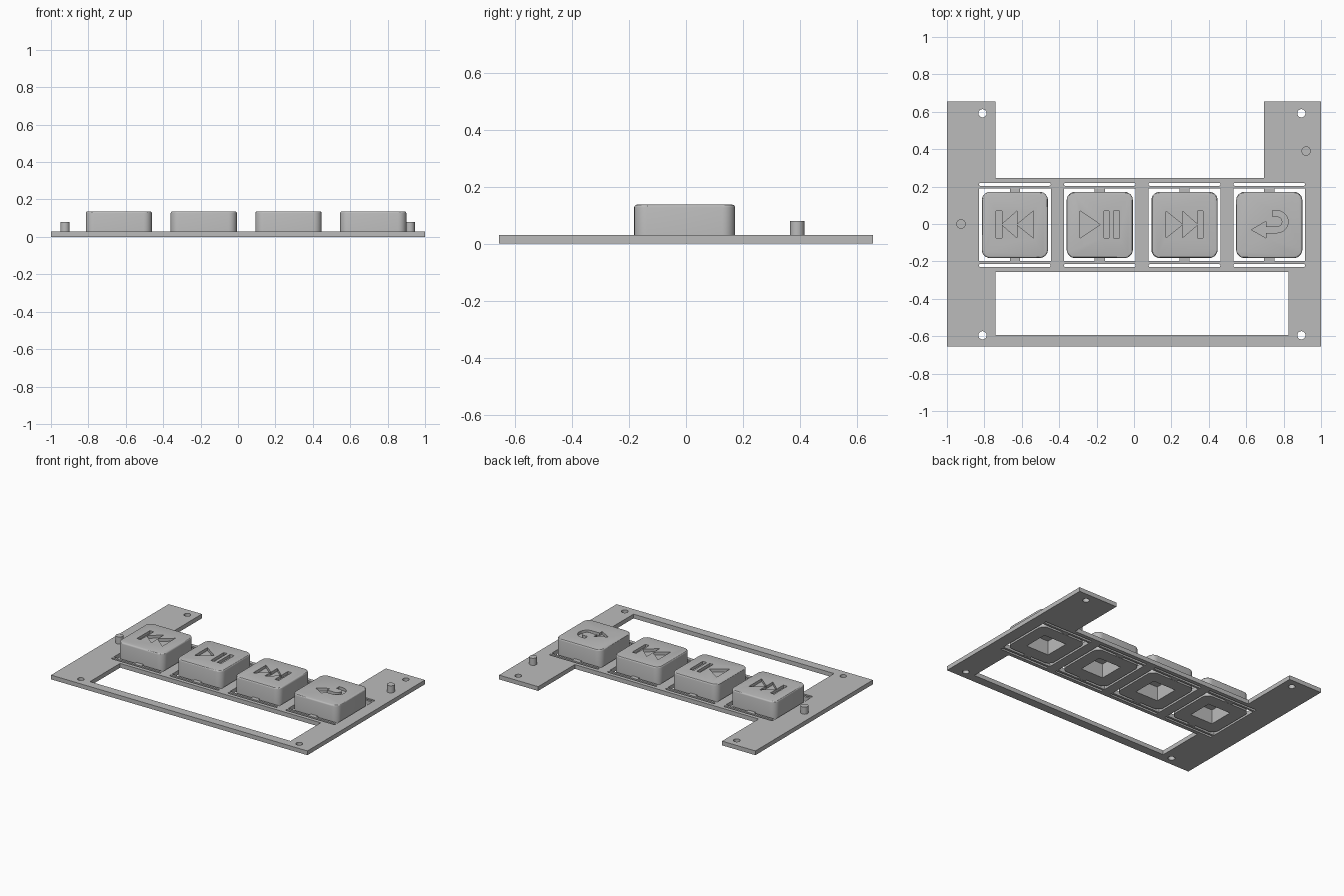
import bpy, bmesh, math

cube = bpy.data.objects.get("Cube")
if cube:
    bpy.data.objects.remove(cube)

grey = bpy.data.materials.new("plain grey")
grey.use_nodes = True
grey.diffuse_color = (0.5, 0.5, 0.5, 1)
grey.node_tree.nodes["Principled BSDF"].inputs["Base Color"].default_value = grey.diffuse_color

PLATE = 0.03      # plate thickness
TOP = 0.137       # key top
MID = -0.005      # y of the key row
KEYS = [-0.637, -0.183, 0.27, 0.723]


def rect(x0, x1, y0, y1):
    return [(x0, y0), (x1, y0), (x1, y1), (x0, y1)]


def arc(cx, cy, r, a0, a1, n):
    angles = [math.radians(a0 + (a1 - a0) * i / n) for i in range(n + 1)]
    return [(cx + r * math.cos(a), cy + r * math.sin(a)) for a in angles]


def circle(cx, cy, r):
    return arc(cx, cy, r, 0, 345, 23)


def rounded(cx, cy, hx, hy, r, n=6):
    pts = []
    for k, (sx, sy) in enumerate([(1, 1), (-1, 1), (-1, -1), (1, -1)]):
        pts += arc(cx + sx * (hx - r), cy + sy * (hy - r), r, 90 * k, 90 * k + 90, n)
    return pts


def prisms(name, outlines, z0, z1):
    """One object made of upright prisms, one for each outline."""
    bm = bmesh.new()
    for pts in outlines:
        low = bm.faces.new([bm.verts.new((x, y, z0)) for x, y in pts])
        up = bmesh.ops.extrude_face_region(bm, geom=[low])["geom"]
        bmesh.ops.translate(bm, vec=(0, 0, z1 - z0),
                            verts=[v for v in up if isinstance(v, bmesh.types.BMVert)])
    bmesh.ops.recalc_face_normals(bm, faces=bm.faces)
    mesh = bpy.data.meshes.new(name)
    bm.to_mesh(mesh)
    bm.free()
    mesh.materials.append(grey)
    ob = bpy.data.objects.new(name, mesh)
    bpy.context.collection.objects.link(ob)
    return ob


def bake(ob):
    """Keep the modified mesh and drop the modifiers."""
    graph = bpy.context.evaluated_depsgraph_get()
    mesh = bpy.data.meshes.new_from_object(ob.evaluated_get(graph))
    ob.modifiers.clear()
    ob.data = mesh


def cut(ob, outlines, z0, z1):
    for pts in outlines:
        cutter = prisms("cutter", [pts], z0, z1)
        mod = ob.modifiers.new("cut", "BOOLEAN")
        mod.operation, mod.solver, mod.object = "DIFFERENCE", "EXACT", cutter
        bake(ob)
        bpy.data.objects.remove(cutter)


def smooth(ob):
    bpy.ops.object.select_all(action="DESELECT")
    ob.select_set(True)
    bpy.context.view_layer.objects.active = ob
    bpy.ops.object.shade_smooth_by_angle(angle=math.radians(30))


# Base plate with open back, front window, screw holes and key openings
plate = prisms("base_plate", [[
    (-1, -0.655), (1, -0.655), (1, 0.655), (0.695, 0.655),
    (0.695, 0.247), (-0.74, 0.247), (-0.74, 0.655), (-1, 0.655)]], 0, PLATE)
openings = [rect(-0.74, 0.825, -0.257, -0.593)]
openings += [circle(x, y, 0.022) for x in (-0.81, 0.895) for y in (-0.595, 0.592)]
for x in KEYS:
    openings.append(rect(x - 0.192, x + 0.192, MID - 0.194, MID + 0.194))
    for s in (-1, 1):
        openings.append(rounded(x, MID + s * 0.217, 0.192, 0.008, 0.0075, 3))
cut(plate, openings, -0.1, 0.1)
smooth(plate)

# Locating pegs
for name, x, y in [("right_peg", -0.925, 0), ("left_peg", 0.92, 0.39)]:
    smooth(prisms(name, [circle(x, y, 0.025)], PLATE - 0.01, 0.08))


# Engraved symbols, relative to the key centre
def skip(s):
    return [rect(s * 0.1, s * 0.07, -0.07, 0.075),
            [(s * 0.071, 0.002), (s * -0.012, 0.075), (s * -0.012, -0.07)],
            [(s * -0.01, 0.002), (s * -0.1, 0.075), (s * -0.1, -0.07)]]


play_pause = [[(-0.105, 0.075), (-0.105, -0.07), (0.002, 0.002)],
              rect(0.023, 0.05, -0.07, 0.075), rect(0.073, 0.105, -0.07, 0.075)]
hook = ([(0.017, 0.076)] + arc(0.042, 0.017, 0.059, 90, -90, 14) +
        [(-0.016, -0.042), (-0.016, -0.07), (-0.095, -0.026), (-0.016, 0.02), (-0.016, -0.011)] +
        arc(0.042, 0.017, 0.028, -90, 90, 14) + [(0.017, 0.045)])
symbols = {"previous": skip(-1), "play_pause": play_pause, "next": skip(1), "return": [hook]}

# Keys: rounded caps with a socket below, held by tabs on thin spring bars
for x, (name, shapes) in zip(KEYS, symbols.items()):
    key = prisms(name + "_key", [rounded(x, MID, 0.177, 0.177, 0.045)], 0, TOP)
    bevel = key.modifiers.new("edge", "BEVEL")
    bevel.width, bevel.segments, bevel.limit_method = 0.01, 3, "WEIGHT"
    weights = key.data.attributes.new("bevel_weight_edge", "FLOAT", "EDGE")
    for e in key.data.edges:
        if all(key.data.vertices[v].co.z > TOP - 0.001 for v in e.vertices):
            weights.data[e.index].value = 1
    bake(key)
    cut(key, [[(x + px, MID + py) for px, py in pts] for pts in shapes], TOP - 0.02, TOP + 0.05)
    cut(key, [rect(x - 0.088, x + 0.088, MID - 0.088, MID + 0.088)], -0.05, 0.1)
    smooth(key)
    prisms(name + "_tabs", [rect(x - 0.027, x + 0.027, MID + s * 0.17, MID + s * 0.2)
                            for s in (-1, 1)], 0.001, PLATE - 0.001)
